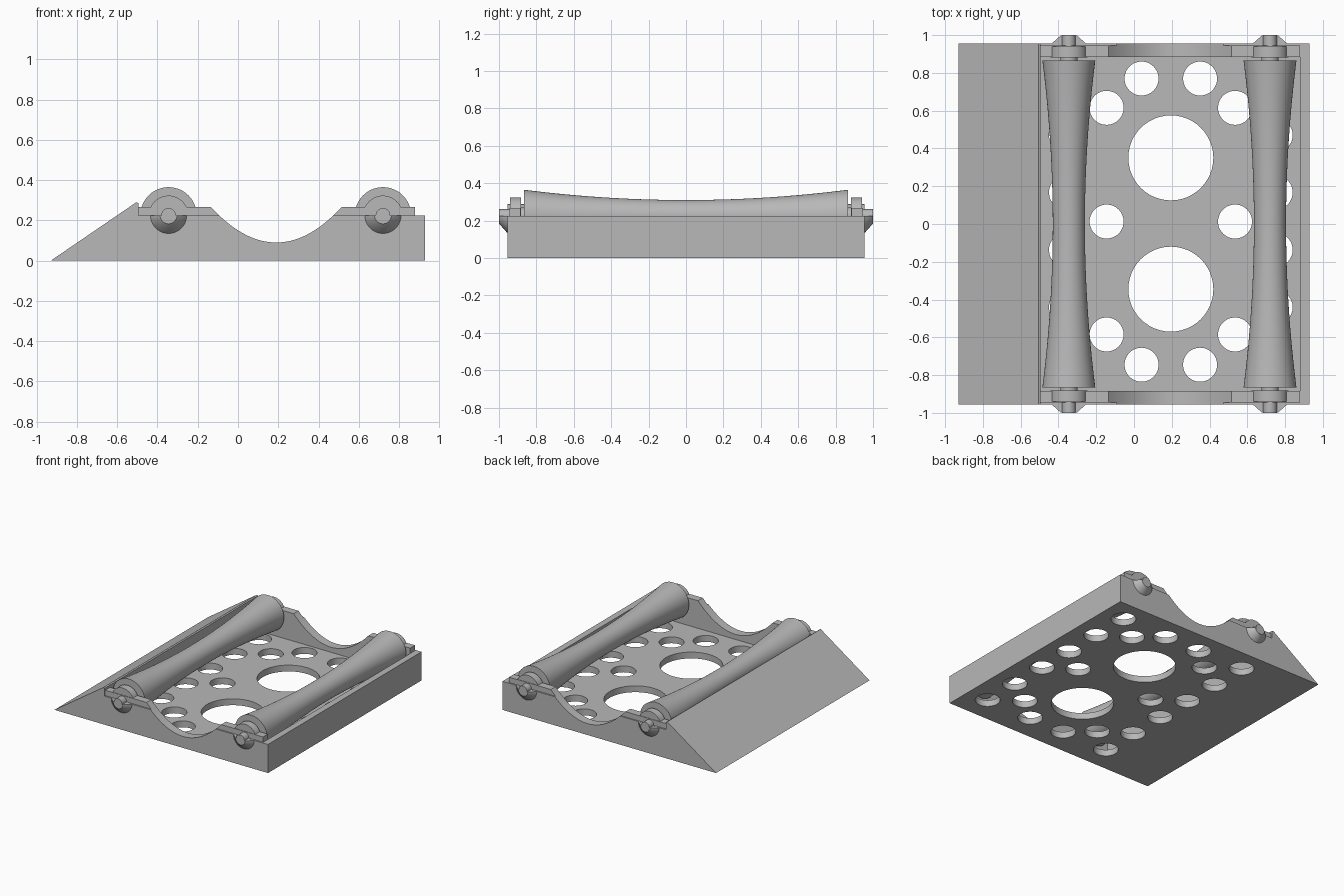
import bpy, bmesh, math
from mathutils import Matrix, Vector

if "Cube" in bpy.data.objects:
    bpy.data.objects.remove(bpy.data.objects["Cube"])

grey = bpy.data.materials.new("plain grey")
grey.diffuse_color = (0.48, 0.48, 0.48, 1)
grey.use_nodes = True
grey.node_tree.nodes["Principled BSDF"].inputs["Base Color"].default_value = grey.diffuse_color

AXLE_Z = 0.225
ROLLER_X = (-0.345, 0.72)
WALL_IN, WALL_OUT = 0.885, 0.955


def make(name, bm, smooth=False):
    bmesh.ops.recalc_face_normals(bm, faces=bm.faces)
    mesh = bpy.data.meshes.new(name)
    bm.to_mesh(mesh)
    bm.free()
    mesh.materials.append(grey)
    ob = bpy.data.objects.new(name, mesh)
    bpy.context.collection.objects.link(ob)
    if smooth:
        shade(ob)
    return ob


def select(ob):
    bpy.ops.object.select_all(action='DESELECT')
    ob.select_set(True)
    bpy.context.view_layer.objects.active = ob


def shade(ob):
    select(ob)
    bpy.ops.object.shade_smooth_by_angle(angle=math.radians(30))


def prism(bm, pts, y0, y1):
    """Extrude an x-z outline from y0 to y1."""
    face = bm.faces.new([bm.verts.new((x, y0, z)) for x, z in pts])
    new = bmesh.ops.extrude_face_region(bm, geom=[face])["geom"]
    verts = [v for v in new if isinstance(v, bmesh.types.BMVert)]
    bmesh.ops.translate(bm, verts=verts, vec=(0, y1 - y0, 0))


def lathe(bm, profile, cx, cz, n=64):
    """Turn a (y, radius) profile about a y-parallel axis, with end caps."""
    rings = []
    for y, r in profile:
        angles = [2 * math.pi * i / n for i in range(n)]
        rings.append([bm.verts.new((cx + r * math.cos(a), y, cz + r * math.sin(a))) for a in angles])
    for a, b in zip(rings, rings[1:]):
        for i in range(n):
            j = (i + 1) % n
            bm.faces.new((a[i], a[j], b[j], b[i]))
    bm.faces.new(rings[0])
    bm.faces.new(rings[-1])


def cut(ob, cutter):
    cutter.hide_render = True
    mod = ob.modifiers.new("cut", 'BOOLEAN')
    mod.operation, mod.solver, mod.object = 'DIFFERENCE', 'EXACT', cutter
    select(ob)
    bpy.ops.object.modifier_apply(modifier=mod.name)
    bpy.data.objects.remove(cutter)


# Scooped dip in the side walls
DIP_X, DIP_W, DIP_Z, DIP_TOP = 0.19, 0.325, 0.09, 0.267


def dip_x(z):
    return DIP_W * math.sqrt((z - DIP_Z) / (DIP_TOP - DIP_Z))


def dip_z(d):
    return DIP_Z + (DIP_TOP - DIP_Z) * (d / DIP_W) ** 2


# Base tray: ramp, side walls, end wall and floor
w = dip_x(AXLE_Z)
dip = [(DIP_X + w * t / 16, dip_z(w * t / 16)) for t in range(16, -17, -1)]
outline = [(-0.93, 0), (0.93, 0), (0.93, AXLE_Z)] + dip + \
          [(-0.495, AXLE_Z), (-0.495, 0.285), (-0.505, 0.29)]
bm = bmesh.new()
prism(bm, outline, -WALL_OUT, WALL_OUT)
base = make("base_tray", bm)

bm = bmesh.new()
prism(bm, [(-0.495, 0.05), (0.88, 0.05), (0.88, 0.5), (-0.495, 0.5)], -WALL_IN, WALL_IN)
cut(base, make("cavity_cutter", bm))

# Floor holes: two large, ten around them, and a row under each roller
holes = [(0.195, 0.35, 0.225), (0.195, -0.345, 0.225)]
for s in (-1, 1):
    holes += [(0.195 + s * 0.155, y, 0.09) for y in (0.77, -0.745)]
    holes += [(0.195 + s * 0.34, y, 0.09) for y in (0.615, 0.013, -0.585)]
    holes += [(0.195 + s * 0.555, 0.775 - 0.304 * i, 0.09) for i in range(6)]
bm = bmesh.new()
for x, y, r in holes:
    bmesh.ops.create_cone(bm, cap_ends=True, segments=48, radius1=r, radius2=r, depth=0.16,
                          matrix=Matrix.Translation((x, y, 0)))
cut(base, make("hole_cutter", bm))
shade(base)

# Bearing cap strips along the wall tops
for side, sy in (("front", -1), ("back", 1)):
    curve = [AXLE_Z - 0.005 + (DIP_TOP - AXLE_Z + 0.005) * i / 4 for i in range(5)]
    left = [(-0.495, DIP_TOP), (-0.495, curve[0])] + [(DIP_X - dip_x(z), z) for z in curve]
    right = [(0.88, DIP_TOP), (0.88, curve[0])] + [(DIP_X + dip_x(z), z) for z in curve]
    for end, pts in (("left", left), ("right", right)):
        bm = bmesh.new()
        prism(bm, pts, sy * WALL_IN, sy * 0.945)
        make(f"cap_strip_{side}_{end}", bm)

for end, x in zip(("left", "right"), ROLLER_X):
    # Waisted roller
    bm = bmesh.new()
    ys = [0.865 * i / 16 for i in range(-16, 17)]
    lathe(bm, [(y, 0.085 + 0.055 * (y / 0.865) ** 2) for y in ys], x, AXLE_Z)
    make(f"roller_{end}", bm, True)

    # Axle with collars against the roller ends
    bm = bmesh.new()
    lathe(bm, [(-1, 0.036), (-0.93, 0.036), (-0.93, 0.045), (0.93, 0.045),
               (0.93, 0.036), (1, 0.036)], x, AXLE_Z, 48)
    make(f"axle_{end}", bm, True)

    for side, sy in (("front", -1), ("back", 1)):
        # Round bearing housing
        bm = bmesh.new()
        lathe(bm, [(sy * (WALL_IN - 0.003), 0.098), (sy * 0.941, 0.098)], x, AXLE_Z)
        bmesh.ops.bisect_plane(bm, geom=bm.verts[:] + bm.edges[:] + bm.faces[:],
                               plane_co=Vector((0, 0, 0.2)), plane_no=Vector((0, 0, 1)), clear_inner=True)
        bmesh.ops.holes_fill(bm, edges=[e for e in bm.edges if e.is_boundary])
        make(f"bearing_{side}_{end}", bm, True)

        # Half-cone axle support below the axle line
        bm = bmesh.new()
        lathe(bm, [(sy * 0.95, 0.092), (sy * 0.957, 0.089), (sy * 0.999, 0.042)], x, AXLE_Z)
        bmesh.ops.bisect_plane(bm, geom=bm.verts[:] + bm.edges[:] + bm.faces[:],
                               plane_co=Vector((0, 0, AXLE_Z - 0.0005)), plane_no=Vector((0, 0, 1)), clear_outer=True)
        bmesh.ops.holes_fill(bm, edges=[e for e in bm.edges if e.is_boundary])
        make(f"axle_support_{side}_{end}", bm, True)
